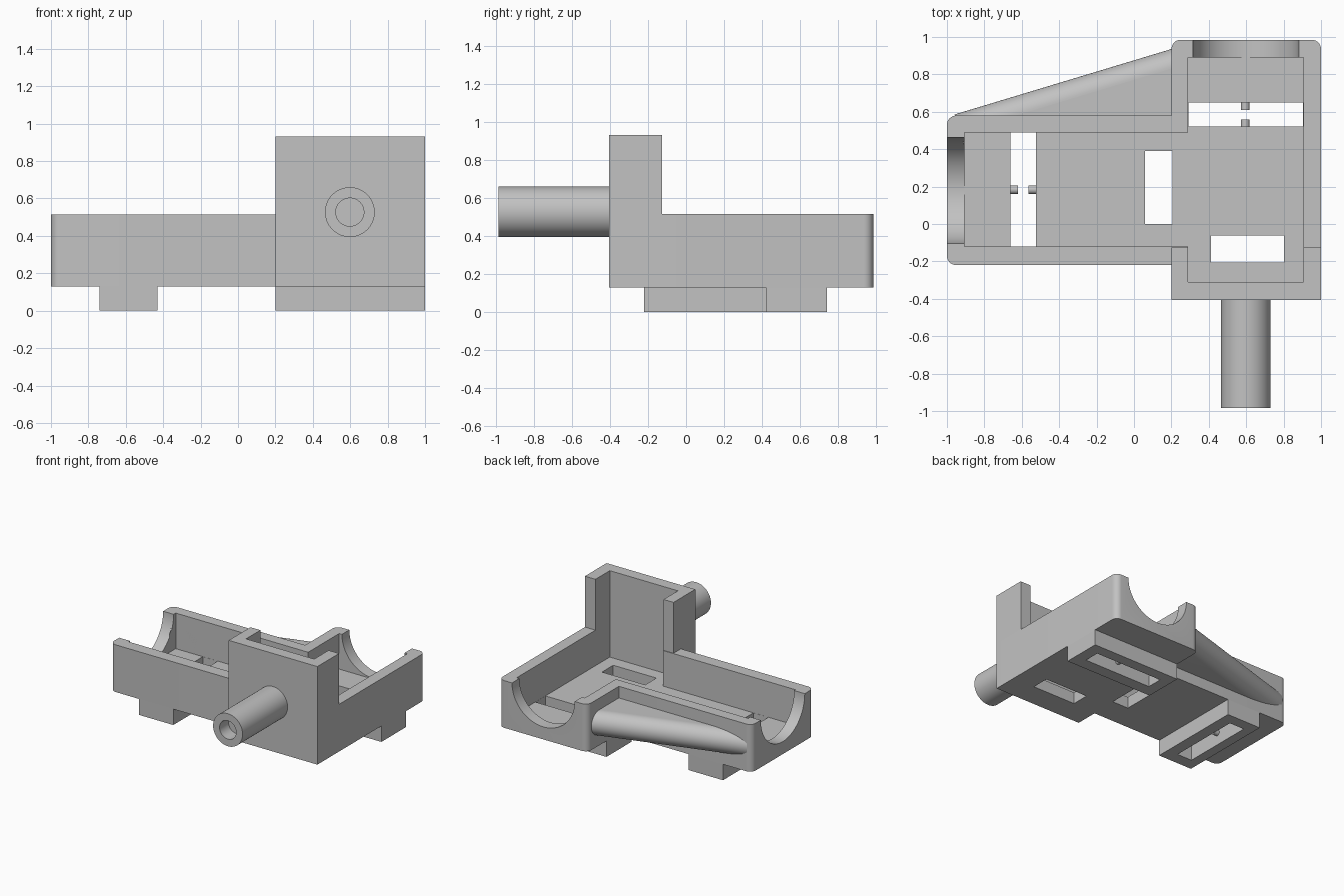
import bpy, bmesh, math
from mathutils import Vector, Matrix

cube = bpy.data.objects.get("Cube")
if cube:
    bpy.data.objects.remove(cube, do_unlink=True)

gray = bpy.data.materials.new("plain gray")
gray.use_nodes = True
gray.diffuse_color = (0.54, 0.54, 0.54, 1)
gray.node_tree.nodes["Principled BSDF"].inputs["Base Color"].default_value = gray.diffuse_color


def finish(name, bm):
    bmesh.ops.recalc_face_normals(bm, faces=bm.faces)
    mesh = bpy.data.meshes.new(name)
    bm.to_mesh(mesh)
    bm.free()
    mesh.materials.append(gray)
    obj = bpy.data.objects.new(name, mesh)
    bpy.context.collection.objects.link(obj)
    return obj


def prism(name, outline, z0, z1, rounded=()):
    """Extrude an outline upward; rounded lists corner indices to soften."""
    bm = bmesh.new()
    base = [bm.verts.new((x, y, z0)) for x, y in outline]
    face = bm.faces.new(base)
    top = bmesh.ops.extrude_face_region(bm, geom=[face])["geom"]
    bmesh.ops.translate(bm, verts=[v for v in top if isinstance(v, bmesh.types.BMVert)],
                        vec=(0, 0, z1 - z0))
    corners = [base[i] for i in rounded]
    edges = [e for v in corners for e in v.link_edges
             if (e.verts[0].co.xy - e.verts[1].co.xy).length < 1e-5]
    if edges:
        bmesh.ops.bevel(bm, geom=edges, offset=0.05, segments=8, profile=0.5, affect='EDGES')
    return finish(name, bm)


def box(name, x0, x1, y0, y1, z0, z1):
    return prism(name, [(x0, y0), (x1, y0), (x1, y1), (x0, y1)], z0, z1)


def rod(name, a, b, radius, segments=64):
    a, b = Vector(a), Vector(b)
    bm = bmesh.new()
    turn = (b - a).to_track_quat('Z', 'Y').to_matrix().to_4x4()
    bmesh.ops.create_cone(bm, cap_ends=True, segments=segments, radius1=radius, radius2=radius,
                          depth=(b - a).length, matrix=Matrix.Translation((a + b) / 2) @ turn)
    return finish(name, bm)


def boolean(obj, other, operation='DIFFERENCE'):
    mod = obj.modifiers.new("cut", 'BOOLEAN')
    mod.operation, mod.solver, mod.object = operation, 'EXACT', other
    bpy.context.view_layer.update()
    result = bpy.data.meshes.new_from_object(
        obj.evaluated_get(bpy.context.evaluated_depsgraph_get()))
    obj.modifiers.clear()
    obj.data = result


FLOOR, BASE, RIM, TOP = 0.225, 0.13, 0.515, 0.93

# Two joined trays with softened outer corners
body = prism("tray_body", [(-1, -0.22), (0.2, -0.22), (0.2, -0.405), (1, -0.405), (1, 0.985),
                           (0.2, 0.985), (0.2, 0.58), (-1, 0.58)], BASE, RIM, (0, 4, 5, 7))

# Raised three-sided wall at the front
prism("raised_wall", [(0.2, -0.405), (1, -0.405), (1, -0.125), (0.905, -0.125), (0.905, -0.31),
                      (0.29, -0.31), (0.29, -0.125), (0.2, -0.125)], RIM, TOP)

# Feet
side_foot = box("side_foot", -0.74, -0.43, -0.22, 0.58, 0, BASE)
back_foot = box("back_foot", 0.2, 1, 0.42, 0.74, 0, BASE)

# Diagonal brace: flat web with a round outer edge
start, end = Vector((-0.93, 0.49, 0.32)), Vector((0.24, 0.843, 0.32))
brace = prism("diagonal_brace", [start.xy, (0.24, 0.5), end.xy], 0.22, 0.42)
brace_edge = rod("brace_edge", start, end, 0.1)
boolean(brace, brace_edge, 'UNION')

# Cutters: cavity, round notches, slots
cavity = prism("cavity_cutter", [(-0.905, -0.12), (0.29, -0.12), (0.29, -0.31), (0.905, -0.31),
                                 (0.905, 0.89), (0.29, 0.89), (0.29, 0.49), (-0.905, 0.49)],
               FLOOR, 1.2)
side_notch = rod("side_notch_cutter", (-1.2, 0.18, RIM), (-0.8, 0.18, RIM), 0.283, 96)
back_notch = rod("back_notch_cutter", (0.598, 1.2, RIM), (0.598, 0.8, RIM), 0.283, 96)
side_slot = box("side_slot_cutter", -0.66, -0.525, -0.119, 0.489, -0.2, 0.3)
back_slot = box("back_slot_cutter", 0.291, 0.904, 0.52, 0.65, -0.2, 0.3)
middle_slot = box("middle_slot_cutter", 0.06, 0.207, 0, 0.39, -0.2, 0.3)
front_slot = box("front_slot_cutter", 0.412, 0.802, -0.207, -0.062, -0.2, 0.3)
cutters = [cavity, side_notch, back_notch, side_slot, back_slot, middle_slot, front_slot]
for cutter in cutters:
    boolean(body, cutter)
boolean(brace, cavity)
boolean(side_foot, side_slot)
boolean(back_foot, back_slot)

# Hollow-tipped shaft
shaft = rod("shaft", (0.598, -0.985, 0.527), (0.598, -0.4, 0.527), 0.133)
bore = rod("bore_cutter", (0.598, -1.1, 0.527), (0.598, -0.87, 0.527), 0.075)
boolean(shaft, bore)

# Small pins facing each other across the foot slots
pins = []
for i, (y0, y1) in enumerate([(0.51, 0.56), (0.61, 0.66)]):
    pins.append(rod(f"back_pin_{i + 1}", (0.595, y0, 0.1), (0.595, y1, 0.1), 0.023, 24))
for i, (x0, x1) in enumerate([(-0.67, -0.62), (-0.565, -0.515)]):
    pins.append(rod(f"side_pin_{i + 1}", (x0, 0.183, 0.1), (x1, 0.183, 0.1), 0.023, 24))

for helper in cutters + [bore, brace_edge]:
    bpy.data.objects.remove(helper, do_unlink=True)

# Smooth round surfaces, keep hard edges
bpy.ops.object.select_all(action='DESELECT')
for obj in [body, brace, shaft] + pins:
    obj.select_set(True)
bpy.context.view_layer.objects.active = body
bpy.ops.object.shade_smooth_by_angle(angle=math.radians(30))
